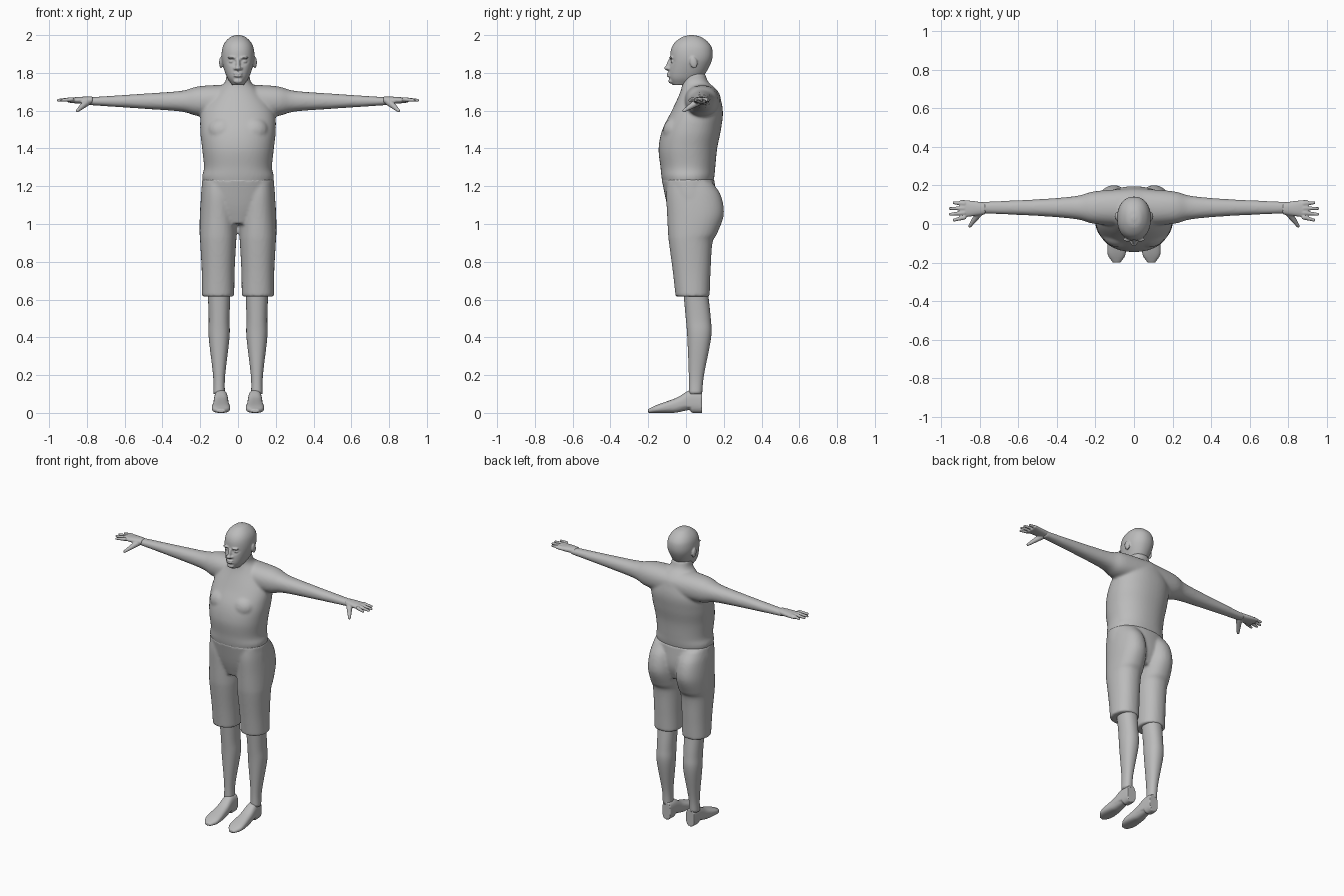
import bpy, bmesh, math
from mathutils import Vector, Matrix

if "Cube" in bpy.data.objects:
    bpy.data.objects.remove(bpy.data.objects["Cube"], do_unlink=True)

GREY = (0.5, 0.5, 0.5, 1)
material = bpy.data.materials.new("plain grey")
material.use_nodes = True
material.diffuse_color = GREY
material.node_tree.nodes["Principled BSDF"].inputs["Base Color"].default_value = GREY


def spline(rows, steps=6):
    """Smooth rows of numbers with a Catmull-Rom curve."""
    rows = [Vector(row) for row in rows]
    rows = [2 * rows[0] - rows[1]] + rows + [2 * rows[-1] - rows[-2]]
    smoothed = []
    for before, start, end, after in zip(rows, rows[1:], rows[2:], rows[3:]):
        slope_in, slope_out = (end - before) / 2, (after - start) / 2
        for step in range(steps):
            t = step / steps
            ease = t * t * (3 - 2 * t)
            smoothed.append(start.lerp(end, ease) + slope_in * t * (1 - t) ** 2
                            - slope_out * t * t * (1 - t))
    return smoothed + [rows[-2]]


def loft(bm, axis, centre, rows, power=2.2, side=1, sides=48):
    """Skin oval rings given as (position, radius u, radius v, shift v) along an axis."""
    rings = []
    for position, radius_u, radius_v, shift in spline(rows):
        ring = []
        for k in range(sides):
            angle = math.tau * k / sides
            c, s = math.cos(angle), math.sin(angle)
            u = centre[0] + radius_u * math.copysign(abs(c) ** (2 / power), c)
            v = centre[1] + shift + radius_v * math.copysign(abs(s) ** (2 / power), s)
            x, y, z = {"x": (position, u, v), "y": (u, position, v), "z": (u, v, position)}[axis]
            ring.append(bm.verts.new((x * side, y, z)))
        rings.append(ring)
    for lower, upper in zip(rings, rings[1:]):
        for k in range(sides):
            bm.faces.new((lower[k - 1], lower[k], upper[k], upper[k - 1]))
    bm.faces.new(rings[0])
    bm.faces.new(rings[-1])


def blob(bm, centre, size, tilt=0):
    """Ellipsoid, tilted about x."""
    matrix = (Matrix.Translation(centre) @ Matrix.Rotation(tilt, 4, "X")
              @ Matrix.Diagonal((*size, 1)))
    bmesh.ops.create_uvsphere(bm, u_segments=20, v_segments=12, radius=1, matrix=matrix)


def finger(bm, root, tip, root_radius, tip_radius, balls=16):
    """Tapered chain of balls, fused by the remesh."""
    for k in range(balls):
        t = k / (balls - 1)
        radius = root_radius + (tip_radius - root_radius) * t
        blob(bm, Vector(root).lerp(Vector(tip), t), (radius, radius, radius))


def finish(bm, name, voxel=None, soften=0, mirror=False):
    """Turn the mesh into an object, fusing its pieces into one smooth skin."""
    bmesh.ops.recalc_face_normals(bm, faces=bm.faces)
    for face in bm.faces:
        face.smooth = True
    mesh = bpy.data.meshes.new(name)
    bm.to_mesh(mesh)
    bm.free()
    mesh.materials.append(material)
    part = bpy.data.objects.new(name, mesh)
    bpy.context.collection.objects.link(part)
    if voxel:
        fuse = part.modifiers.new("fuse", "REMESH")
        fuse.mode, fuse.voxel_size, fuse.use_smooth_shade = "VOXEL", voxel, True
    if soften:
        part.modifiers.new("soften", "SMOOTH").iterations = soften
    if mirror:
        part.modifiers.new("mirror", "MIRROR").use_mirror_merge = False


# Torso, neck, shoulders and arms fused into one skin
bm = bmesh.new()
loft(bm, "z", (0, 0), [
    (1.2, .18, .13, .01), (1.25, .19, .14, .01), (1.3, .18, .145, .01), (1.4, .19, .155, .01),
    (1.5, .2, .155, .03), (1.6, .19, .135, .06), (1.7, .12, .1, .07), (1.75, .07, .07, .05),
    (1.8, .06, .06, .04)])
for side in (1, -1):
    loft(bm, "x", (.085, 1.65), [
        (0, .1, .09, 0), (.2, .085, .08, 0), (.3, .06, .055, 0), (.5, .043, .04, 0),
        (.8, .03, .02, 0)], side=side)
    # Chest muscle
    blob(bm, (.08 * side, -.06, 1.5), (.08, .06, .07), -.4)
finish(bm, "torso_and_arms", .008, 8)

# Hands: palm, four fingers in a fan, and a thumb
bm = bmesh.new()
loft(bm, "x", (.08, 1.655), [(.77, .03, .02, 0), (.84, .04, .018, 0), (.9, .046, .012, 0)])
for number in range(4):
    spread = number - 1.5
    finger(bm, (.88, .07 + .024 * spread, 1.66), (.955 - .01 * spread ** 2, .065 + .03 * spread, 1.655),
           .012, .008)
finger(bm, (.8, .06, 1.645), (.85, -.01, 1.6), .02, .009)
finish(bm, "hand", .0045, 2, mirror=True)

# Head: skull and jaw
bm = bmesh.new()
loft(bm, "z", (0, .03), [
    (1.735, .03, .05, -.05), (1.78, .06, .09, -.03), (1.86, .085, .11, -.005), (1.92, .085, .11, 0),
    (1.96, .07, .09, 0), (1.99, .04, .05, 0), (2, .01, .01, 0)])
# Eye sockets pressed into the front
for vert in bm.verts:
    distance = math.hypot((abs(vert.co.x) - .033) / .024, (vert.co.z - 1.86) / .016)
    if vert.co.y < 0 and distance < 1:
        vert.co.y += .012 * (1 - distance ** 2)
# Nose ridge, nose tip, lips and chin
blob(bm, (0, -.09, 1.845), (.011, .013, .036), -.3)
blob(bm, (0, -.1, 1.825), (.016, .016, .011))
for lip_height in (1.784, 1.796):
    blob(bm, (0, -.092, lip_height), (.024, .012, .006))
blob(bm, (0, -.08, 1.757), (.025, .013, .014))
# Eyes, brows, nostrils and ears
for side in (1, -1):
    blob(bm, (.034 * side, -.07, 1.86), (.014, .011, .008))
    blob(bm, (.033 * side, -.08, 1.88), (.025, .011, .006))
    blob(bm, (.015 * side, -.09, 1.823), (.009, .011, .008))
    blob(bm, (.09 * side, .04, 1.855), (.01, .02, .032), .2)
finish(bm, "head", .005, 2)

# Shorts: pelvis and two legs, the seat bulging behind
bm = bmesh.new()
loft(bm, "z", (0, 0), [(1, .1, .1, .03), (1.1, .19, .13, .03), (1.24, .19, .14, .01)])
for side in (1, -1):
    loft(bm, "z", (.105, 0), [
        (.615, .085, .09, .035), (.75, .087, .1, .03), (.9, .095, .115, .025), (.95, .098, .13, .035),
        (1.05, .097, .15, .05), (1.15, .09, .145, .04), (1.22, .08, .12, .02)], side=side)
finish(bm, "shorts", .009, 4)

# Lower legs with calf bulge
bm = bmesh.new()
loft(bm, "z", (.1, 0), [
    (.1, .03, .035, .05), (.2, .032, .04, .055), (.4, .055, .063, .07), (.5, .055, .066, .065),
    (.65, .06, .065, .05)])
finish(bm, "lower_leg", mirror=True)

# Shoes: every ring rests on the floor, rising to the ankle
bm = bmesh.new()
loft(bm, "y", (.09, 0), [(y, width, height, height) for y, width, height in [
    (-.2, .02, .01), (-.15, .048, .022), (-.05, .042, .04), (.02, .037, .06), (.085, .033, .06)]], 2.6)
# Arch hollowed out in front of the heel
for vert in bm.verts:
    if vert.co.z < .03 and -.06 < vert.co.y < .02:
        vert.co.z += .2 * (vert.co.y + .06)
finish(bm, "shoe", .005, 2, mirror=True)
